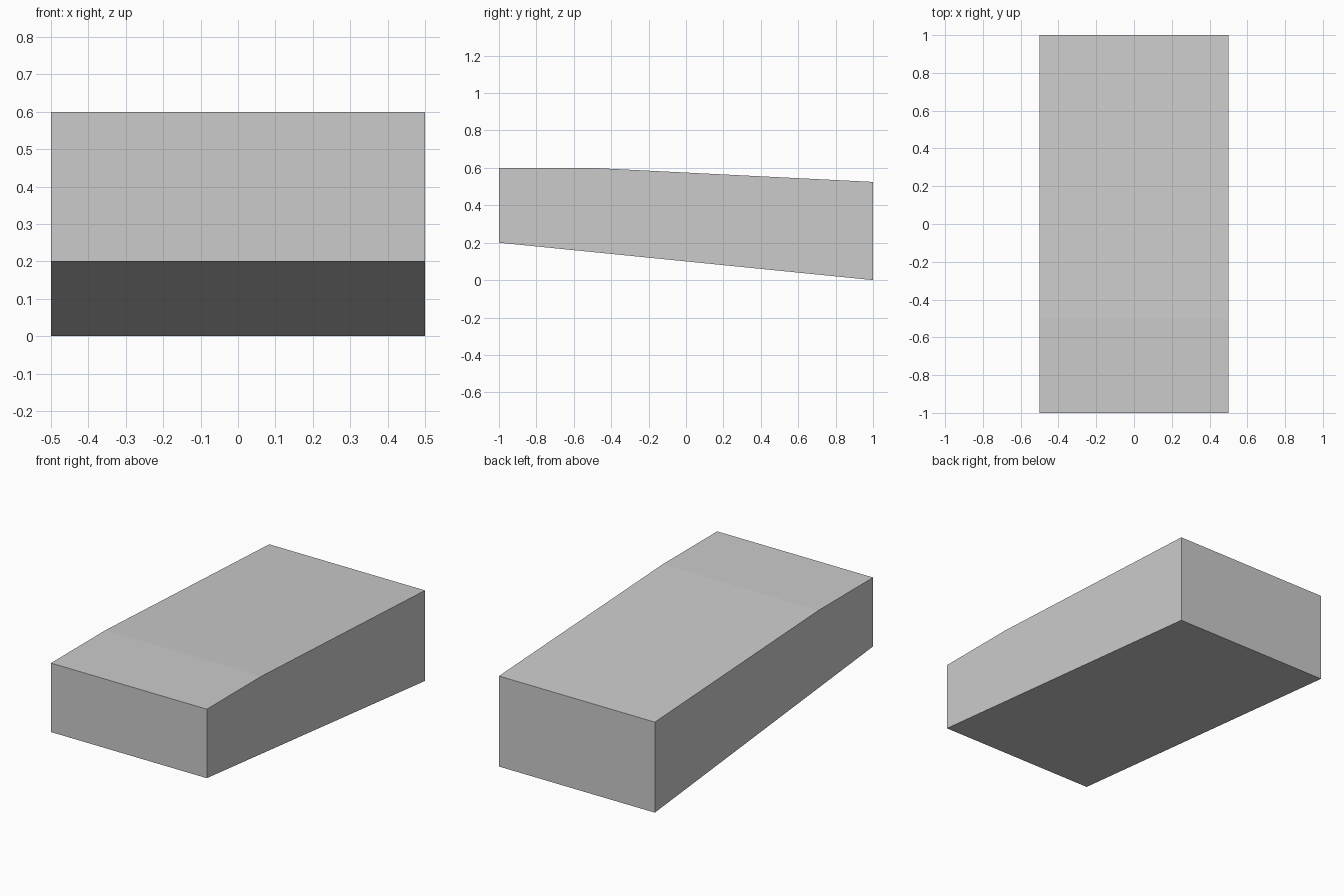
import bpy
import bmesh

if "Cube" in bpy.data.objects:
    bpy.data.objects.remove(bpy.data.objects["Cube"])

# Side profile (y, z): sloping underside, top flat at the front then falling to the back
PROFILE = [(-1, 0.2), (1, 0), (1, 0.525), (-0.5, 0.6), (-1, 0.6)]
WIDTH = 1.0


def extrude_profile(name, profile, width):
    bm = bmesh.new()
    side = bm.faces.new([bm.verts.new((-width / 2, y, z)) for y, z in profile])
    result = bmesh.ops.extrude_face_region(bm, geom=[side], use_keep_orig=True)
    moved = [g for g in result["geom"] if isinstance(g, bmesh.types.BMVert)]
    bmesh.ops.translate(bm, verts=moved, vec=(width, 0, 0))
    bmesh.ops.recalc_face_normals(bm, faces=bm.faces)
    mesh = bpy.data.meshes.new(name)
    bm.to_mesh(mesh)
    bm.free()
    obj = bpy.data.objects.new(name, mesh)
    bpy.context.collection.objects.link(obj)
    return obj


# Wedge-shaped block
extrude_profile("wedge_block", PROFILE, WIDTH)
